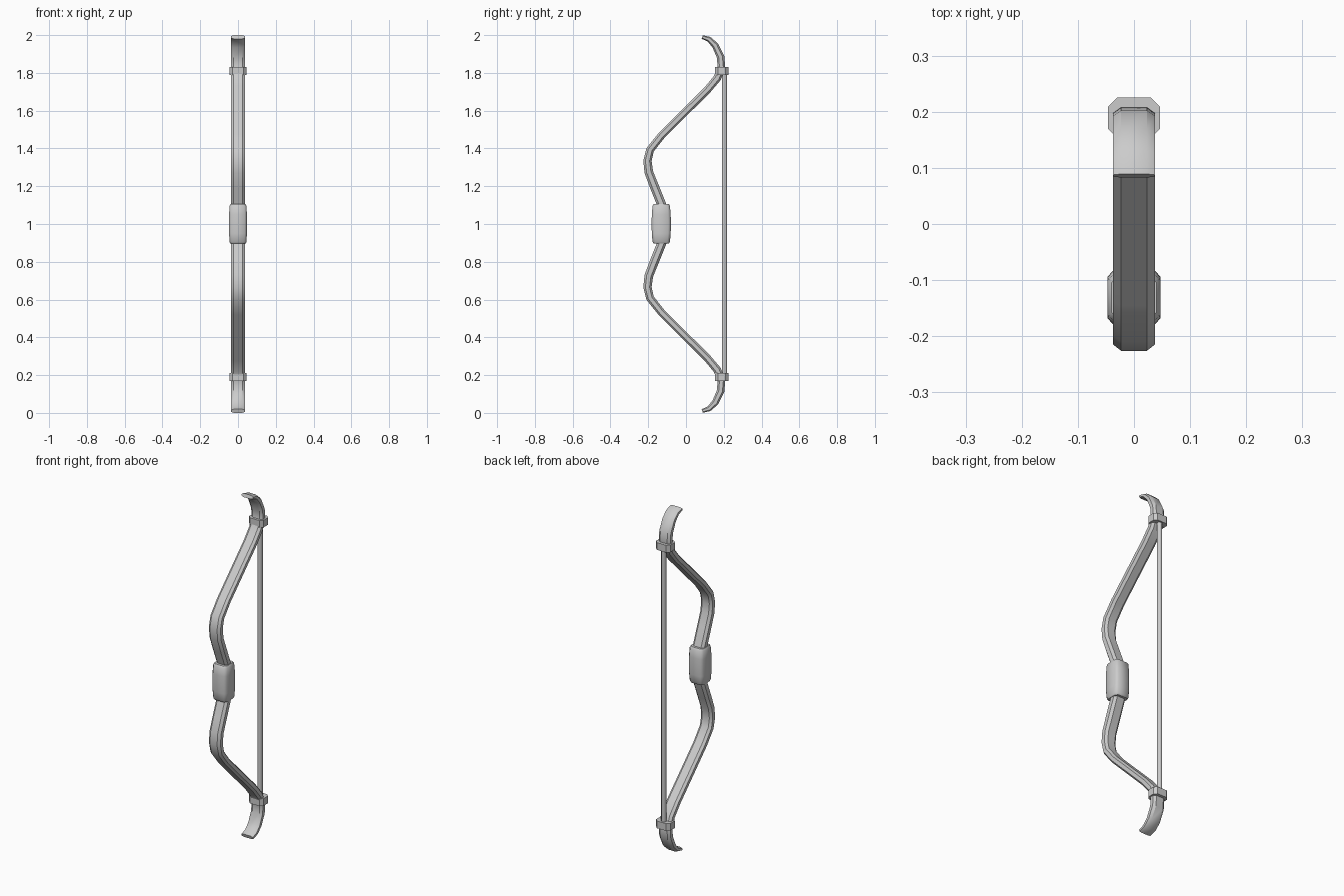
import bpy, bmesh
from math import radians
from mathutils import Vector

if "Cube" in bpy.data.objects:
    bpy.data.objects.remove(bpy.data.objects["Cube"])


def octagon(hx, hd, cx, cd):
    """Chamfered rectangle: half width, half depth, chamfer sizes."""
    return [(hx, -hd + cd), (hx, hd - cd), (hx - cx, hd), (-hx + cx, hd),
            (-hx, hd - cd), (-hx, -hd + cd), (-hx + cx, -hd), (hx - cx, -hd)]


def loft(name, stations, angle=30):
    """Sweep sections along (y, z) points; each section stands across the path."""
    bm = bmesh.new()
    rings = []
    pts = [Vector((0, y, z)) for y, z, _ in stations]
    for i, (p, st) in enumerate(zip(pts, stations)):
        a = (p - pts[i - 1]).normalized() if i > 0 else Vector()
        b = (pts[i + 1] - p).normalized() if i < len(pts) - 1 else Vector()
        t = (a + b).normalized()
        n = Vector((0, t.z, -t.y))
        rings.append([bm.verts.new(p + Vector((x, 0, 0)) + n * d) for x, d in st[2]])
    for r, s in zip(rings, rings[1:]):
        for k in range(len(r)):
            j = (k + 1) % len(r)
            bm.faces.new((r[k], r[j], s[j], s[k]))
    bm.faces.new(rings[0][::-1])
    bm.faces.new(rings[-1])
    bmesh.ops.recalc_face_normals(bm, faces=bm.faces)
    me = bpy.data.meshes.new(name)
    bm.to_mesh(me)
    bm.free()
    ob = bpy.data.objects.new(name, me)
    bpy.context.collection.objects.link(ob)
    bpy.ops.object.select_all(action='DESELECT')
    bpy.context.view_layer.objects.active = ob
    ob.select_set(True)
    bpy.ops.object.shade_smooth_by_angle(angle=radians(angle))
    return ob


# Recurved bow stave: upper half as (y, z, half depth), mirrored about z = 1
upper = [(-0.115, 1.06, .024), (-0.128, 1.10, .024), (-0.168, 1.20, .024),
         (-0.197, 1.275, .023), (-0.204, 1.335, .022), (-0.190, 1.393, .021),
         (-0.130, 1.468, .020), (0.115, 1.712, .020), (0.165, 1.772, .021),
         (0.188, 1.825, .021), (0.183, 1.885, .020), (0.155, 1.945, .018),
         (0.122, 1.978, .014), (0.086, 1.990, .010)]
path = [(y, 2 - z, d) for y, z, d in reversed(upper)] + upper
loft("bow_stave", [(y, z, octagon(.037, d, .014, d * .5)) for y, z, d in path])

# Bulging grip wrap
grip = [(.896, .040, .040), (.906, .045, .046), (.95, .047, .050), (1.0, .047, .051),
        (1.05, .047, .050), (1.096, .045, .046), (1.106, .040, .040)]
loft("grip", [(-0.131, z, octagon(hx, hd, .012, .014)) for z, hx, hd in grip], 50)

# Collars that hold the string
for name, z in (("lower_collar", .19), ("upper_collar", 1.81)):
    sec = octagon(.046, .036, .016, .016)
    loft(name, [(.189, z - .021, sec), (.189, z + .021, sec)])

# Bowstring
cord = octagon(.013, .013, .0076, .0076)
loft("bowstring", [(.204, .19, cord), (.204, 1.81, cord)], 50)
